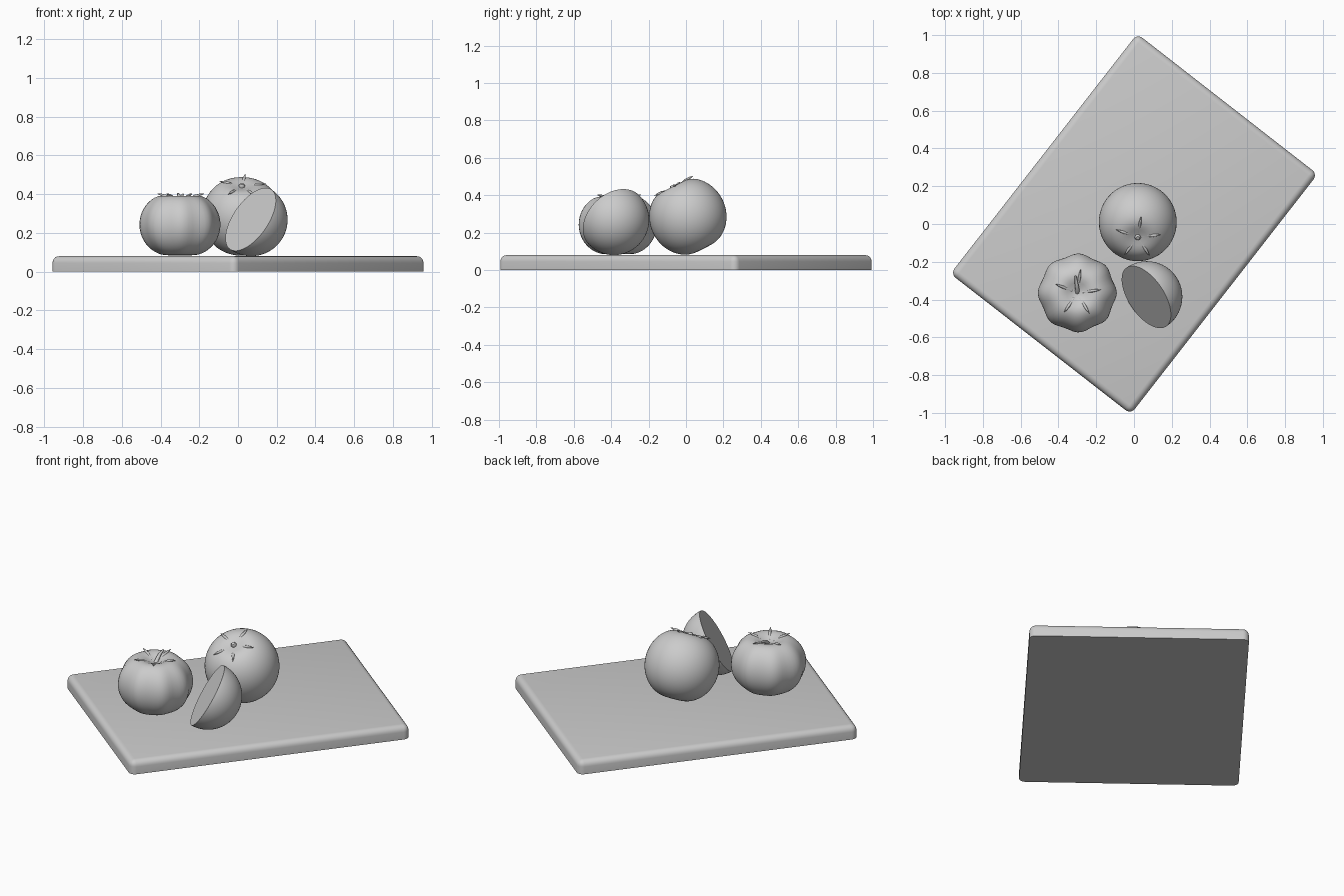
import bpy, bmesh, math
from mathutils import Vector, Euler

if "Cube" in bpy.data.objects:
    bpy.data.objects.remove(bpy.data.objects["Cube"])


def finish(bm, name, loc=(0, 0, 0), rot=(0, 0, 0), angle=40):
    bmesh.ops.recalc_face_normals(bm, faces=bm.faces)
    me = bpy.data.meshes.new(name)
    bm.to_mesh(me)
    bm.free()
    ob = bpy.data.objects.new(name, me)
    bpy.context.collection.objects.link(ob)
    ob.location, ob.rotation_euler = loc, rot
    bpy.ops.object.select_all(action='DESELECT')
    ob.select_set(True)
    bpy.context.view_layer.objects.active = ob
    bpy.ops.object.shade_smooth_by_angle(angle=math.radians(angle))
    return ob


def fruit_mesh(R, H, p, dimple, lobe, segs=56, rings=32):
    """Lathe a rounded fruit with a dimple at the top and shallow ribs."""
    bm = bmesh.new()
    rows = []
    for i in range(1, rings):
        phi = math.pi * i / rings
        row = []
        for j in range(segs):
            a = math.tau * j / segs
            s = math.sin(phi)
            r = R * s ** p
            z = H * math.cos(phi)
            w = math.exp(-(r / 0.07) ** 2)
            z -= dimple * w if z > 0 else -0.3 * dimple * w
            k = 1 + lobe * s * math.cos(8 * a + 0.4 * math.sin(a))
            row.append(bm.verts.new((r * k * math.cos(a), r * k * math.sin(a), z)))
        rows.append(row)
    for a, b in zip(rows, rows[1:]):
        for j in range(segs):
            bm.faces.new((a[j], b[j], b[(j + 1) % segs], a[(j + 1) % segs]))
    for row, z in ((rows[0], H - dimple), (rows[-1], 0.3 * dimple - H)):
        pole = bm.verts.new((0, 0, z))
        for j in range(segs):
            bm.faces.new((pole, row[j], row[(j + 1) % segs]))
    return bm


def surface(r, R, H, p, dimple):
    s = (r / R) ** (1 / p)
    return H * math.sqrt(1 - s * s) - dimple * math.exp(-(r / 0.07) ** 2)


def calyx(name, shape, loc, rot, stem):
    """Five tapering leaves hugging the top, plus a stem."""
    cu = bpy.data.curves.new(name, 'CURVE')
    cu.dimensions = '3D'
    cu.bevel_depth, cu.bevel_resolution, cu.use_fill_caps = 0.01, 2, True

    def spline(points, radii):
        sp = cu.splines.new('POLY')
        sp.points.add(len(points) - 1)
        for pt, co, rad in zip(sp.points, points, radii):
            pt.co, pt.radius = (*co, 1), rad

    for deg in (82, 8, -60, -124, 158):
        a = math.radians(deg)
        pts = [(r * math.cos(a), r * math.sin(a), surface(r, *shape) + lift)
               for r, lift in ((0.01, -0.006), (0.05, -0.007), (0.08, -0.001),
                               (0.105, 0.007), (0.125, 0.018))]
        spline(pts, (0.6, 0.7, 0.8, 0.55, 0.1))
    spline(*stem)
    ob = bpy.data.objects.new(name, cu)
    bpy.context.collection.objects.link(ob)
    ob.location, ob.rotation_euler = loc, rot


# Cutting board with rounded top edges
bm = bmesh.new()
bmesh.ops.create_cube(bm, size=1)
for v in bm.verts:
    v.co = Vector((v.co.x * 1.61, v.co.y * 1.21, v.co.z * 0.08 + 0.04))
edges = [e for e in bm.edges if max(v.co.z for v in e.verts) > 0.05]
bmesh.ops.bevel(bm, geom=edges, offset=0.035, segments=5, profile=0.5, affect='EDGES')
finish(bm, "cutting_board", rot=(0, 0, math.radians(52.1)))

# Ribbed upright tomato
shape = (0.203, 0.17, 0.8, 0.05)
loc = (-0.30, -0.365, 0.243)
finish(fruit_mesh(*shape, 0.03), "ribbed_tomato", loc)
calyx("ribbed_tomato_calyx", shape, loc, (0, 0, 0),
      ([(0, 0, 0.11), (0, 0.02, 0.135), (-0.005, 0.05, 0.15), (-0.01, 0.09, 0.16)],
       (1.3, 1.1, 0.9, 0.5)))

# Smooth tomato tipped toward the front
shape = (0.206, 0.2, 0.9, 0.03)
loc = (0.02, 0.01, 0.286)
rot = (math.radians(27), 0, 0)
finish(fruit_mesh(*shape, 0.0), "smooth_tomato", loc, rot)
calyx("smooth_tomato_calyx", shape, loc, rot,
      ([(0, 0, 0.16), (0, 0, 0.178), (0, 0, 0.188)], (1.2, 1.7, 1.0)))

# Half tomato leaning on its round side, cut face up to the left
bm = fruit_mesh(0.188, 0.188, 1.0, 0.0, 0.0)
n = Vector((-0.72, -0.48, 0.5)).normalized()
bmesh.ops.bisect_plane(bm, geom=bm.verts[:] + bm.edges[:] + bm.faces[:],
                       plane_co=n * 0.004, plane_no=n, clear_outer=True)
bmesh.ops.holes_fill(bm, edges=[e for e in bm.edges if e.is_boundary], sides=0)
finish(bm, "half_tomato", (0.068, -0.385, 0.268))
